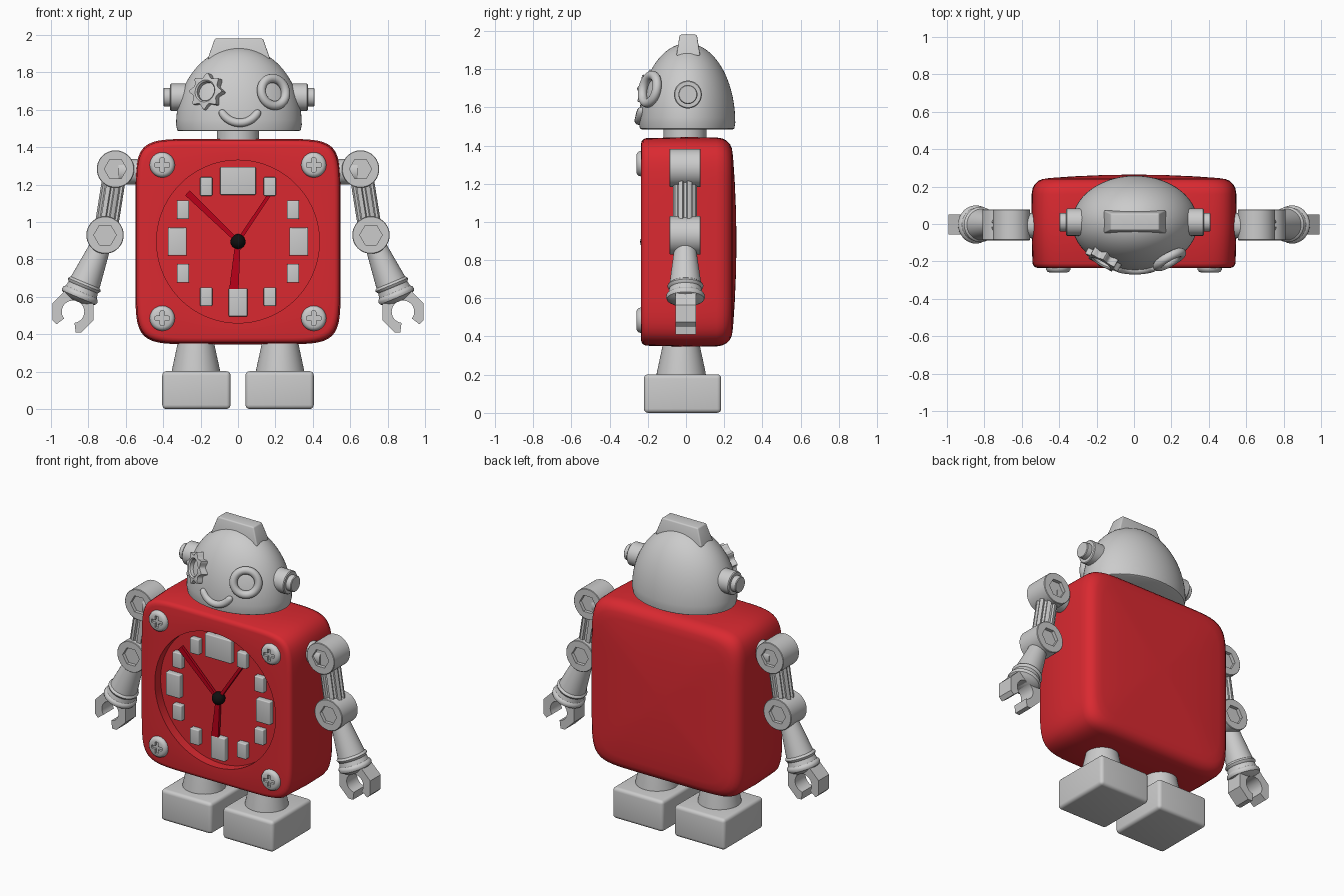
import bpy, bmesh
from math import sin, cos, pi, tau, sqrt, radians, atan2
from mathutils import Vector as V

if "Cube" in bpy.data.objects:
    bpy.data.objects.remove(bpy.data.objects["Cube"])


def material(name, col):
    m = bpy.data.materials.new(name)
    m.diffuse_color = (*col, 1)
    m.use_nodes = True
    m.node_tree.nodes["Principled BSDF"].inputs["Base Color"].default_value = m.diffuse_color
    return m


RED = material("red_paint", (0.70, 0.022, 0.03))
DARK_RED = material("dark_red_paint", (0.50, 0.0, 0.01))
BLACK = material("black_paint", (0.005, 0.005, 0.005))


def finish(name, bm, mat=None, angle=35):
    bmesh.ops.recalc_face_normals(bm, faces=bm.faces)
    me = bpy.data.meshes.new(name)
    bm.to_mesh(me)
    bm.free()
    ob = bpy.data.objects.new(name, me)
    bpy.context.collection.objects.link(ob)
    if mat:
        me.materials.append(mat)
    bpy.ops.object.select_all(action='DESELECT')
    ob.select_set(True)
    bpy.context.view_layer.objects.active = ob
    bpy.ops.object.shade_smooth_by_angle(angle=radians(angle))
    return ob


def loft(name, rings, mat=None, closed=False):
    """Skin a list of point rings; ends are capped unless closed."""
    bm = bmesh.new()
    vs = [[bm.verts.new(p) for p in r] for r in rings]
    n = len(vs[0])
    pairs = list(zip(vs, vs[1:])) + ([(vs[-1], vs[0])] if closed else [])
    for a, b in pairs:
        for i in range(n):
            j = (i + 1) % n
            bm.faces.new((a[i], a[j], b[j], b[i]))
    if not closed:
        bm.faces.new(vs[0])
        bm.faces.new(vs[-1])
    return finish(name, bm, mat)


# polar cross-section shapes
def circle(a):
    return 1


def square(a, n=8):
    return (abs(cos(a)) ** n + abs(sin(a)) ** n) ** (-1 / n)


def oval(a):
    return 1 / sqrt(cos(a) ** 2 + (sin(a) / 0.75) ** 2)


def poly(n):
    return lambda a: cos(pi / n) / cos((a + 1e-6) % (tau / n) - pi / n)


def cross(a):
    c, s = abs(cos(a)) + 1e-6, abs(sin(a)) + 1e-6
    return max(min(0.038 / c, 0.011 / s), min(0.038 / s, 0.011 / c))


def star(a):
    return min(0.96, 1 - 0.28 * abs(sin(4 * a)))


def fluted(a):
    return 0.8 if cos(8 * a) > 0.3 else 1


def lathe(name, base, axis, profile, n=48, mat=None, closed=False):
    """Profile entries are (distance along axis, radius, optional shape)."""
    d, base = V(axis).normalized(), V(base)
    ref = V((0, 0, 1)) if abs(d.y) > 0.5 else V((0, 1, 0))
    u = ref.cross(d).normalized()
    v = d.cross(u)
    rings = []
    for t, r, *f in profile:
        f = f[0] if f else circle
        angs = [tau * i / n for i in range(n)]
        rings.append([base + d * t + (u * cos(a) + v * sin(a)) * r * f(a) for a in angs])
    return loft(name, rings, mat, closed)


def box(name, center, size, bevel=0.0, top=(1, 1), mat=None):
    bm = bmesh.new()
    bmesh.ops.create_cube(bm, size=1)
    for v in bm.verts:
        kx, ky = top if v.co.z > 0 else (1, 1)
        v.co = V((v.co.x * size[0] * kx, v.co.y * size[1] * ky, v.co.z * size[2])) + V(center)
    if bevel:
        bmesh.ops.bevel(bm, geom=bm.edges[:], offset=bevel, segments=4, profile=0.5, affect='EDGES')
    return finish(name, bm, mat)


# body: rounded square case with a round recessed dial
CZ = 0.895
lathe("body", (0, 0, CZ), (0, 1, 0), [
    (-0.175, 0.435), (-0.235, 0.435),
    *[(y, r, square) for y, r in (
        (-0.235, 0.515), (-0.232, 0.527), (-0.224, 0.537), (-0.21, 0.543), (0, 0.549),
        (0.16, 0.547), (0.19, 0.542), (0.212, 0.531), (0.23, 0.513), (0.24, 0.49),
        (0.246, 0.45), (0.255, 0.32), (0.262, 0.16), (0.264, 0.02))]], 160, RED)

# plain hour blocks on the dial, larger at the quarters
for h in range(12):
    a = tau * h / 12
    size = (0.19 if h == 0 else 0.10, 0.04, 0.15) if h % 3 == 0 else (0.065, 0.04, 0.10)
    r = 0.325 if h % 3 == 0 else 0.34
    box("hour_marker", (r * sin(a), -0.19, CZ + r * cos(a)), size, 0.006)

# clock hands and hub
for name, tip, w0, w1, y in (("minute_hand", (-0.27, 1.155), 0.022, 0.036, -0.205),
                             ("hour_hand", (-0.022, 0.64), 0.028, 0.05, -0.2),
                             ("alarm_hand", (0.18, 1.165), 0.02, 0.018, -0.195)):
    p, q = V((0, 0, CZ)), V((tip[0], 0, tip[1]))
    side = (q - p).cross(V((0, 1, 0))).normalized()
    loft(name, [[c + side * w / 2 * s + V((0, y + k, 0))
                 for s, k in ((-1, -0.009), (1, -0.009), (1, 0.009), (-1, 0.009))]
                for c, w in ((p, w0), (q, w1))], DARK_RED)
lathe("hand_hub", (0, -0.2, CZ), (0, -1, 0),
      [(-0.04 * cos(pi * i / 14), 0.04 * sin(pi * i / 14) + 1e-4) for i in range(15)], 32, BLACK)

# cross-slot screws in the corners
for x in (-0.405, 0.405):
    for z in (0.485, 1.305):
        lathe("case_screw", (x, -0.23, z), (0, -1, 0), [
            (0.014, 1, cross), (0.03, 1, cross), (0.03, 0.046), (0.025, 0.057),
            (0.017, 0.064), (0.005, 0.067), (-0.02, 0.067)], 96)

# head, neck and crest
HX, HY, HZ = 0.005, 0.006, 1.52
lathe("head", (HX, HY, 0), (0, 0, 1), [(1.485, 0.32, oval), (1.49, 0.33, oval)] + [
    (HZ + 0.415 * sin(a), 0.336 * cos(a), oval)
    for a in [pi / 2 * i / 24 * 0.995 for i in range(25)]], 96)
lathe("neck", (0, -0.005, 1.42), (0, 0, 1), [(0, 0.113), (0.08, 0.113)])
box("head_crest", (0.005, 0.012, 1.925), (0.335, 0.125, 0.11), 0.008, (0.77, 0.72))

# ears
for s in (-1, 1):
    lathe("ear", (HX + s * 0.28, 0.01, 1.667), (s, 0, 0), [
        (0, 0.073), (0.083, 0.073), (0.088, 0.068), (0.088, 0.05), (0.12, 0.05), (0.124, 0.046)])

# gear eye and ring eye
lathe("gear_eye", (-0.168, -0.195, 1.697), (-0.48, -0.85, 0.2), [
    (-0.03, 0.052), (0.01, 0.052), (0.018, 0.06), (0.014, 0.104, star), (-0.03, 0.104, star)],
    96, closed=True)
lathe("ring_eye", (0.19, -0.19, 1.695), (0.48, -0.85, 0.2), [
    (0.024 * sin(tau * i / 16), 0.074 + 0.024 * cos(tau * i / 16)) for i in range(16)], closed=True)


# smile tube following the head surface
def smile(t):
    a = t * radians(68)
    x, z = 0.01 + 0.11 * sin(a), 1.53 + 0.11 * (1 - cos(a))
    k = 1 - ((x - HX) / 0.336) ** 2 - ((z - HZ) / 0.415) ** 2
    return V((x, HY - 0.252 * sqrt(k) - 0.002, z))


rings = []
for i in range(33):
    t = -cos(pi * i / 32)
    d = (smile(t + 0.01) - smile(t - 0.01)).normalized()
    u = d.cross(V((0, 1, 0))).normalized()
    v = d.cross(u)
    r = 0.022 * sqrt(max(0.005, 1 - abs(t) ** 12))
    rings.append([smile(t) + (u * cos(tau * j / 16) + v * sin(tau * j / 16)) * r for j in range(16)])
loft("smile", rings)

# arms, legs and feet on both sides
HEX = poly(6)
OCT = poly(8)
for s in (-1, 1):
    shoulder, elbow = V((s * 0.655, -0.005, 1.283)), V((s * 0.711, -0.005, 0.93))
    hand = V((s * 0.882, -0.002, 0.52))
    lathe("shoulder_peg", (s * 0.48, -0.008, 1.268), (s, 0, 0), [(0, 0.068), (0.16, 0.068)])
    for name, c in (("shoulder_joint", shoulder), ("elbow_joint", elbow)):
        lathe(name, c, (0, 1, 0), [
            (-0.06, 0.06, HEX), (-0.082, 0.06, HEX), (-0.082, 0.097), (-0.079, 0.1),
            (0.079, 0.1), (0.082, 0.097), (0.082, 0.06, HEX), (0.06, 0.06, HEX)])
    lathe("upper_arm", shoulder, elbow - shoulder,
          [(0.06, 0.064, fluted), (0.30, 0.064, fluted)], 96)
    lathe("forearm", elbow, hand - elbow, [
        (0.06, 0.055), (0.275, 0.083), (0.28, 0.09), (0.288, 0.094), (0.297, 0.09), (0.303, 0.084),
        (0.33, 0.09), (0.338, 0.099), (0.35, 0.102), (0.362, 0.098), (0.37, 0.085), (0.385, 0.06)])
    d = hand - elbow
    a0 = atan2(d.z, d.x)
    claw = []
    for i in range(41):
        b = radians(30 + 7.5 * i)
        e = V((cos(a0 + b), 0, sin(a0 + b)))
        claw.append([hand + e * r + V((0, y, 0)) for r, y in (
            (0.119 * OCT(b), -0.054), (0.119 * OCT(b), 0.054), (0.06, 0.054), (0.06, -0.054))])
    loft("claw_hand", claw)
    lathe("leg", (s * 0.225, -0.025, 0.18), (0, 0, 1), [(0, 0.13), (0.03, 0.128), (0.16, 0.1), (0.24, 0.09)])
    box("foot", (s * 0.2225, -0.018, 0.101), (0.365, 0.405, 0.202), 0.022)
